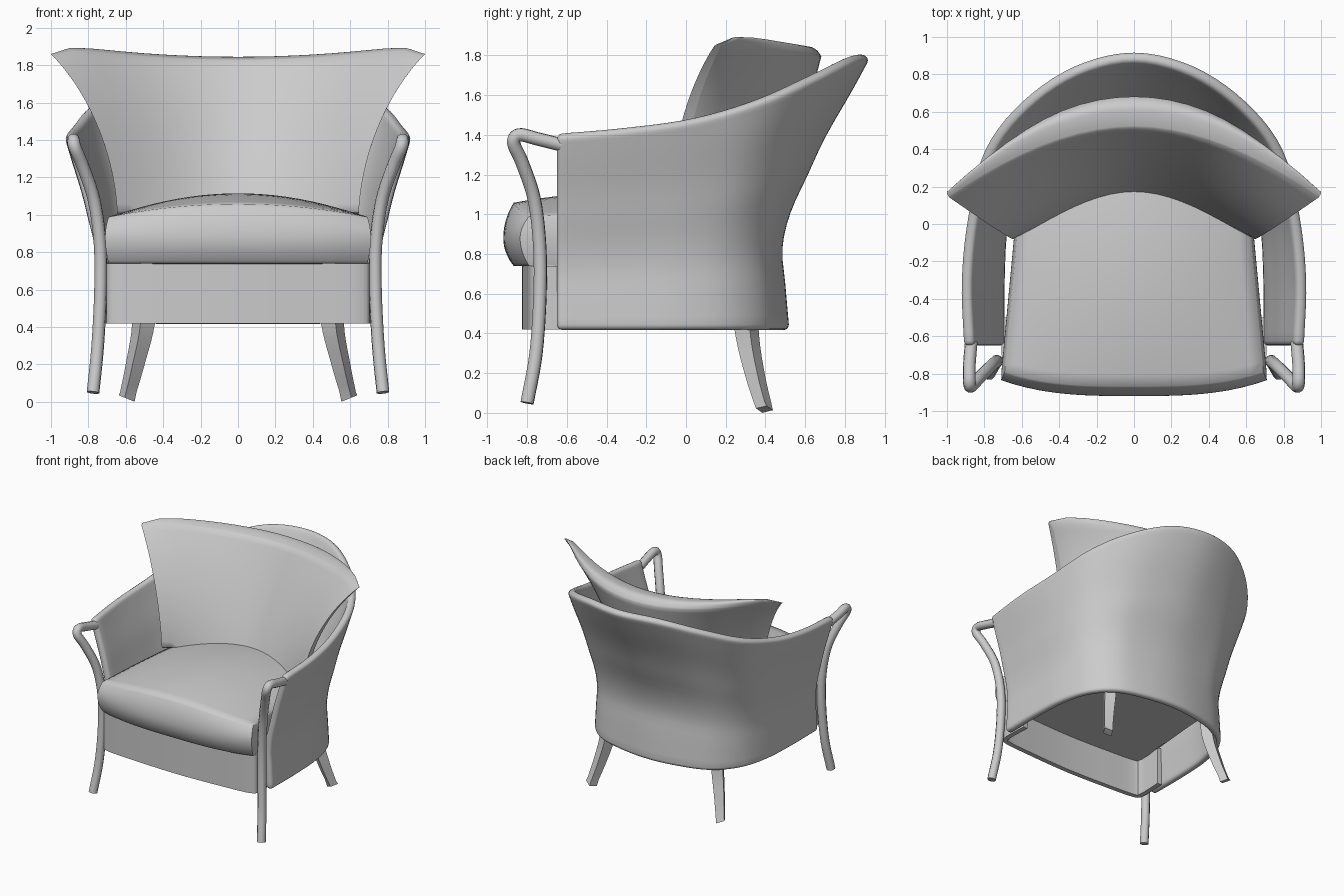
import bpy, bmesh, math
from mathutils import Vector

cube = bpy.data.objects.get("Cube")
if cube:
    bpy.data.objects.remove(cube, do_unlink=True)

fabric = bpy.data.materials.new("soft_grey")
fabric.use_nodes = True
grey = (0.6, 0.6, 0.6, 1)
fabric.diffuse_color = grey
fabric.node_tree.nodes["Principled BSDF"].inputs["Base Color"].default_value = grey


def spline(points, per=5):
    """Smooth path through the given points."""
    p = [Vector(q) for q in points]
    p = [2 * p[0] - p[1]] + p + [2 * p[-1] - p[-2]]
    out = []
    for a, b, c, d in zip(p, p[1:], p[2:], p[3:]):
        for k in range(per):
            t = k / per
            out.append(0.5 * (2 * b + (c - a) * t + (2 * a - 5 * b + 4 * c - d) * t * t
                              + (3 * b - a - 3 * c + d) * t ** 3))
    return out + [p[-2]]


def mirrored(half):
    """Complete a half path that ends on the centre plane."""
    return half + [(-q[0],) + tuple(q[1:]) for q in reversed(half[:-1])]


def finish(name, data, angle=40, thickness=0, bevel=0):
    ob = bpy.data.objects.new(name, data)
    bpy.context.collection.objects.link(ob)
    data.materials.append(fabric)
    if thickness:
        mod = ob.modifiers.new("thickness", "SOLIDIFY")
        mod.thickness, mod.offset = thickness, -1
    if bevel:
        mod = ob.modifiers.new("rounding", "BEVEL")
        mod.width, mod.segments = bevel, 3
        mod.limit_method, mod.angle_limit = "ANGLE", math.radians(60)
    bpy.ops.object.select_all(action="DESELECT")
    ob.select_set(True)
    bpy.context.view_layer.objects.active = ob
    bpy.ops.object.convert(target="MESH")
    bpy.ops.object.shade_smooth_by_angle(angle=math.radians(angle))


def to_mesh(name, bm):
    mesh = bpy.data.meshes.new(name)
    bm.to_mesh(mesh)
    bm.free()
    return mesh


def sheet(name, columns):
    """Grid surface from equal-length columns of points."""
    bm = bmesh.new()
    g = [[bm.verts.new(p) for p in col] for col in columns]
    for a, b in zip(g, g[1:]):
        for j in range(len(a) - 1):
            bm.faces.new((a[j], b[j], b[j + 1], a[j + 1]))
    return to_mesh(name, bm)


def padded(name, shape, cuts=19):
    """Finely divided block, each point moved by a shape rule."""
    bm = bmesh.new()
    bmesh.ops.create_cube(bm, size=2)
    bmesh.ops.subdivide_edges(bm, edges=bm.edges[:], cuts=cuts, use_grid_fill=True)
    for v in bm.verts:
        v.co = shape(*v.co)
    bmesh.ops.recalc_face_normals(bm, faces=bm.faces[:])
    finish(name, to_mesh(name, bm), 60)


def soften(a, b, k):
    return a * math.sqrt(1 - k * b * b / 2)


# Wraparound shell forming the arms and back, flaring above the seat
floor = 0.42
base = spline(mirrored([(.765, -.65, floor), (.765, -.3, floor), (.745, 0, floor),
                        (.67, .24, floor), (.51, .41, floor), (.27, .49, floor),
                        (0, .52, floor)]))
rim = spline(mirrored([(.915, -.65, 1.395), (.927, -.3, 1.425), (.89, .05, 1.475),
                       (.8, .4, 1.575), (.6, .66, 1.685), (.32, .85, 1.77),
                       (0, .925, 1.785)]))
flare = spline([(0, 0), (-.05, .17), (-.085, .3), (.015, .43),
                (.23, .57), (.45, .71), (.78, .88), (1, 1)], 3)
columns = []
for b, t in zip(base, rim):
    col = []
    for out, up in flare:
        p = b.lerp(t, out)
        p.z = floor + (t.z - floor) * up
        col.append(p)
    columns.append(col)
finish("back_shell", sheet("back_shell", columns), thickness=0.06, bevel=0.025)

# Apron below the seat front, its ends tucked inside the shell
front = spline(mirrored([(-.7, -.5), (-.705, -.6), (-.705, -.72),
                         (-.665, -.785), (-.4, -.81), (0, -.825)]))
columns = [[(p.x, p.y, z) for z in (floor, 0.74)] for p in front]
finish("seat_apron", sheet("seat_apron", columns), thickness=0.04)

# Deck closing the underside of the seat
bm = bmesh.new()
outline = spline(mirrored([(-.61, .1), (-.65, -.5), (-.67, -.74), (-.4, -.785), (0, -.8)]))
outline += spline(mirrored([(.59, .2), (.46, .36), (.25, .44), (0, .47)]))
deck = bm.faces.new([bm.verts.new((p.x, p.y, 0.745)) for p in outline])
deck.normal_update()
if deck.normal.z < 0:
    deck.normal_flip()
finish("seat_deck", to_mesh("seat_deck", bm), thickness=0.02)


# Seat cushion: domed, narrower to the rear, with a bowed front
def seat_shape(u, v, w):
    depth = soften(v, w, 0.3)
    y = -0.25 + 0.67 * depth
    if v < 0:
        y -= 0.085 * abs(u) ** 3 * depth
    else:
        y -= 0.2 * u * u * depth
    half = 0.71 - 0.075 * max(0, y + 0.8) / 0.8
    x = half * soften(u, w, 0.1)
    if w > 0:
        z = 0.88 + 0.12 * soften(w, v, 0.35)
        z += 0.115 * w * (1 - u * u) * (1 - 0.4 * v * v)
    else:
        z = 0.88 + 0.15 * soften(w, v, 0.25)
    return Vector((x, y, z))


padded("seat_cushion", seat_shape)


# Back cushion: leaning, curved, with flared pinched corners
def back_shape(u, v, w):
    w2 = soften(w, v, 0.45 if v > 0 else 0.15)
    v2 = soften(v, w, 0.45)
    s = (w2 + 1) / 2
    middle = 0.28 + 0.33 * s
    edge = -0.05 + 0.22 * s * s
    half = (0.16 - 0.06 * s) * (1 - 0.78 * abs(u) ** 3)
    x = u * (0.645 + 0.04 * s + 0.315 * s * s)
    y = middle - (middle - edge) * u * u + half * v2
    z = 1.0 + s * (0.845 + 0.075 * u * u) - 0.06 * s ** 4 * abs(u) ** 14
    return Vector((x, y, z))


padded("back_cushion", back_shape)

for side, label in ((1, "left"), (-1, "right")):
    # Bent tube front leg that hooks over into the arm
    path = spline([(.775, -.8, .05), (.75, -.755, .3), (.735, -.735, .6),
                   (.738, -.737, .85), (.77, -.765, 1.08), (.83, -.825, 1.26),
                   (.872, -.868, 1.36), (.88, -.84, 1.4), (.88, -.75, 1.38),
                   (.87, -.63, 1.35)])
    curve = bpy.data.curves.new("front_leg_" + label, "CURVE")
    curve.dimensions = "3D"
    curve.bevel_depth, curve.bevel_resolution = 0.034, 3
    curve.use_fill_caps = True
    line = curve.splines.new("POLY")
    line.points.add(len(path) - 1)
    for pt, p in zip(line.points, path):
        pt.co = (side * p.x, p.y, p.z, 1)
    finish("front_leg_" + label, curve)

    # Splayed, tapered square rear leg with a slanted foot
    bm = bmesh.new()
    rings = []
    for p in spline([(.595, .395, .018), (.55, .345, .2), (.505, .305, .42), (.49, .29, .73)]):
        r = 0.043 + 0.02 * min(1, p.z / 0.42)
        slant = 0 if rings else 0.018
        ring = []
        for k in range(4):
            a = math.radians(15 + 90 * k)
            ring.append(bm.verts.new((side * (p.x + r * math.cos(a)), p.y + r * math.sin(a),
                                      p.z + slant * math.cos(a))))
        rings.append(ring)
    for a, b in zip(rings, rings[1:]):
        for k in range(4):
            n = (k + 1) % 4
            bm.faces.new((a[k], a[n], b[n], b[k]))
    bm.faces.new(rings[0])
    bm.faces.new(rings[-1])
    bmesh.ops.recalc_face_normals(bm, faces=bm.faces[:])
    finish("rear_leg_" + label, to_mesh("rear_leg_" + label, bm), 30)
